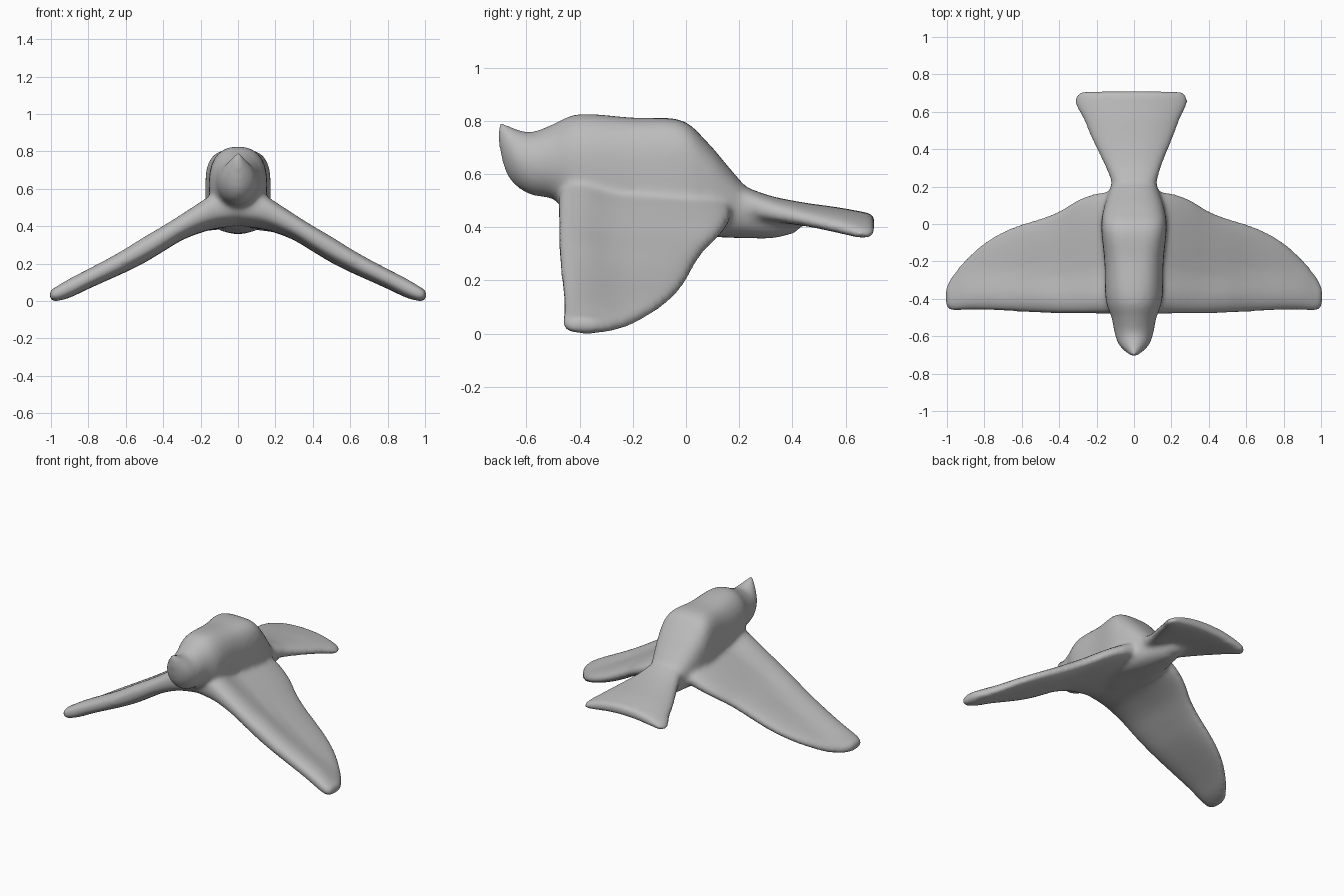
import bpy, bmesh, math
from mathutils import Vector

if "Cube" in bpy.data.objects:
    bpy.data.objects.remove(bpy.data.objects["Cube"])

SIDES = 40
bm = bmesh.new()


def spline(rows, steps=5):
    """Catmull-Rom resampling of a list of station rows."""
    out = []
    for i in range(len(rows) - 1):
        p = [rows[max(0, min(len(rows) - 1, i + k))] for k in (-1, 0, 1, 2)]
        for s in range(steps):
            t = s / steps
            out.append([b + 0.5 * t * (c - a + t * (2*a - 5*b + 4*c - d + t * (3*(b - c) + d - a)))
                        for a, b, c, d in zip(*p)])
    return out + [list(rows[-1])]


def loft(rings):
    """Skin closed rings of points and cap both ends."""
    loops = [[bm.verts.new(p) for p in r] for r in rings]
    faces = [bm.faces.new(loops[0]), bm.faces.new(loops[-1][::-1])]
    for a, b in zip(loops, loops[1:]):
        for i in range(SIDES):
            j = (i + 1) % SIDES
            faces.append(bm.faces.new((a[i], b[i], b[j], a[j])))
    bmesh.ops.recalc_face_normals(bm, faces=faces)


def oval(hw, hh, n):
    """Superellipse outline with half sizes hw, hh and squareness n."""
    pts = []
    for i in range(SIDES):
        a = 2 * math.pi * i / SIDES
        c, s = math.cos(a), math.sin(a)
        pts.append((math.copysign(abs(c) ** (2 / n), c) * hw,
                    math.copysign(abs(s) ** (2 / n), s) * hh))
    return pts


def loft_y(rows, arch=0.0):
    """Rows of y, centre x, half width, bottom z, top z, squareness; arch droops the sides."""
    loft([[Vector((cx + u, y, (z0 + z1) / 2 + v - arch * u * u)) for u, v in oval(hw, (z1 - z0) / 2, n)]
          for y, cx, hw, z0, z1, n in spline(rows)])


# body with head and upturned beak
loft_y([(-0.705, 0, 0.015, 0.71, 0.80, 2), (-0.68, 0, 0.05, 0.61, 0.79, 1.8),
        (-0.64, 0, 0.085, 0.555, 0.77, 1.9), (-0.58, 0, 0.105, 0.52, 0.758, 2),
        (-0.50, 0, 0.12, 0.505, 0.788, 2.1), (-0.40, 0, 0.152, 0.44, 0.826, 2.3),
        (-0.20, 0, 0.158, 0.39, 0.812, 2.8), (-0.02, 0, 0.175, 0.375, 0.803, 3.4),
        (0.08, 0, 0.163, 0.365, 0.72, 3), (0.17, 0, 0.135, 0.36, 0.615, 2.6),
        (0.24, 0, 0.11, 0.358, 0.54, 2.3), (0.33, 0, 0.08, 0.358, 0.49, 2),
        (0.42, 0, 0.05, 0.38, 0.45, 2)])

# fanned tail, arched across its width
loft_y([(0.14, 0, 0.10, 0.42, 0.58, 2.6), (0.24, 0, 0.125, 0.43, 0.545, 2.8),
        (0.33, -0.005, 0.16, 0.42, 0.515, 2.8), (0.45, -0.01, 0.215, 0.41, 0.492, 2.8),
        (0.56, -0.012, 0.26, 0.395, 0.477, 2.8), (0.64, -0.014, 0.30, 0.387, 0.463, 2.8),
        (0.69, -0.014, 0.295, 0.387, 0.453, 2.8), (0.71, -0.014, 0.27, 0.40, 0.44, 2.8)], 0.55)

# drooping wings: x, leading y, trailing y, bottom z, top z
WING = [(0.0, -0.475, 0.17, 0.40, 0.62), (0.12, -0.48, 0.17, 0.385, 0.605),
        (0.20, -0.48, 0.165, 0.365, 0.555), (0.30, -0.48, 0.13, 0.325, 0.485),
        (0.40, -0.48, 0.07, 0.265, 0.42), (0.50, -0.475, 0.03, 0.205, 0.36),
        (0.60, -0.47, 0.00, 0.155, 0.295), (0.70, -0.465, -0.04, 0.11, 0.235),
        (0.80, -0.46, -0.10, 0.065, 0.18), (0.90, -0.46, -0.19, 0.018, 0.125),
        (0.97, -0.465, -0.275, 0.00, 0.08), (1.0, -0.445, -0.33, 0.005, 0.06),
        (1.008, -0.41, -0.37, 0.02, 0.045)]


def wing_ring(side, x, y0, y1, z0, z1):
    """Wing section: thick rolled leading edge, upper skin sinking behind it."""
    ring = []
    for u, v in oval((y1 - y0) / 2, (z1 - z0) / 2, 2.8):
        y = (y0 + y1) / 2 + u
        t = min(1, max(0, (y - y0 - 0.04) / 0.2))
        sink = 0.3 * t * t * (3 - 2 * t)
        h = (v + (z1 - z0) / 2) * (1 - sink)
        ring.append(Vector((side * x, y, z0 + h)))
    return ring


for side in (-1, 1):
    loft([wing_ring(side, *row) for row in spline(WING)])

mesh = bpy.data.meshes.new("bird")
bm.to_mesh(mesh)
bm.free()
bird = bpy.data.objects.new("bird", mesh)
bpy.context.collection.objects.link(bird)

clay = bpy.data.materials.new("clay grey")
clay.diffuse_color = (0.5, 0.5, 0.5, 1)
clay.use_nodes = True
clay.node_tree.nodes["Principled BSDF"].inputs["Base Color"].default_value = clay.diffuse_color
mesh.materials.append(clay)

# fuse the parts into one softly blended skin
remesh = bird.modifiers.new("fuse", 'REMESH')
remesh.mode = 'VOXEL'
remesh.voxel_size = 0.013
remesh.use_smooth_shade = True
soften = bird.modifiers.new("soften", 'SMOOTH')
soften.factor = 0.5
soften.iterations = 14
